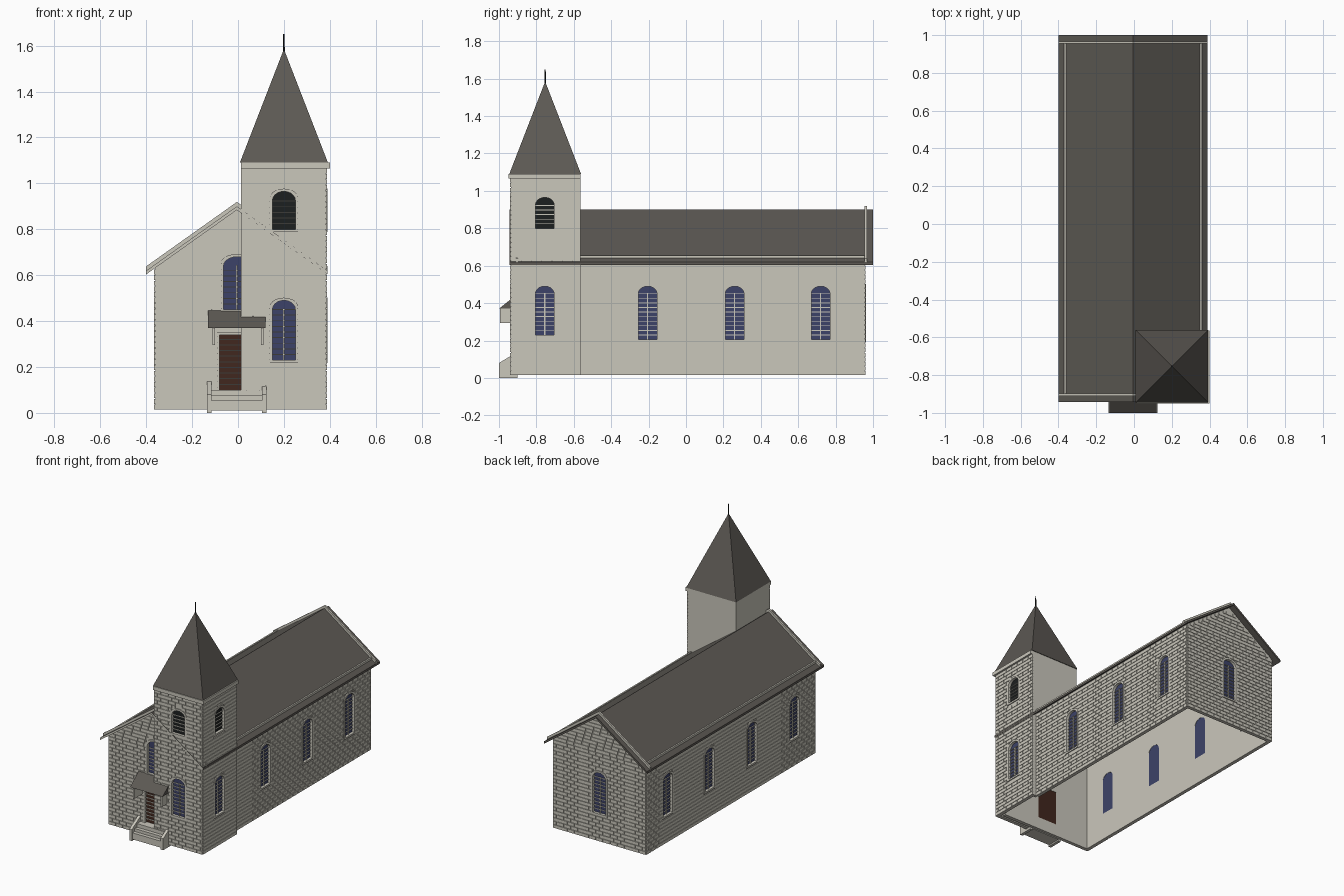
import bpy, bmesh, math
from mathutils import Matrix, Vector

if "Cube" in bpy.data.objects:
    bpy.data.objects.remove(bpy.data.objects["Cube"], do_unlink=True)


def material(name, rgb):
    m = bpy.data.materials.new(name)
    m.use_nodes = True
    m.diffuse_color = (*rgb, 1)
    m.node_tree.nodes["Principled BSDF"].inputs["Base Color"].default_value = (*rgb, 1)
    return m


CREAM = material("cream_wall", (0.59, 0.57, 0.5))
ROOF = material("dark_roof", (0.109, 0.1, 0.088))
GLASS = material("blue_glass", (0.046, 0.055, 0.14))
BLACK = material("black", (0.012, 0.014, 0.014))
BROWN = material("brown_door", (0.052, 0.02, 0.013))

RELIEF, THICK, ROW, BRICK, GAP = 0.005, 0.02, 0.0245, 0.055, 0.003
SLOPE, MID, RIDGE, BASE = 0.71, -0.005, 0.9, 0.015


def place(side, distance):
    """Frame of a vertical plane: u along it, v up, w outward."""
    u = {"front": (1, 0, 0), "right": (0, 1, 0), "back": (-1, 0, 0), "left": (0, -1, 0)}[side]
    u, v = Vector(u), Vector((0, 0, 1))
    n = u.cross(v)
    m = Matrix((u, v, n)).transposed().to_4x4()
    m.translation = n * distance
    return m


def add(name, bm, mat):
    mesh = bpy.data.meshes.new(name)
    bm.to_mesh(mesh)
    bm.free()
    mesh.materials.append(mat)
    obj = bpy.data.objects.new(name, mesh)
    bpy.context.collection.objects.link(obj)
    return obj


def slab(name, frame, loops, top, thick, mat):
    """Fill outlines (inner ones become holes) and extrude them below w = top."""
    curve = bpy.data.curves.new(name, "CURVE")
    curve.dimensions, curve.fill_mode, curve.extrude = "2D", "BOTH", thick / 2
    for loop in loops:
        s = curve.splines.new("POLY")
        s.points.add(len(loop) - 1)
        for p, (u, v) in zip(s.points, loop):
            p.co = (u, v, 0, 1)
        s.use_cyclic_u = True
    tmp = bpy.data.objects.new(name, curve)
    bpy.context.collection.objects.link(tmp)
    dg = bpy.context.evaluated_depsgraph_get()
    mesh = bpy.data.meshes.new_from_object(tmp.evaluated_get(dg))
    bpy.data.objects.remove(tmp)
    bpy.data.curves.remove(curve)
    bm = bmesh.new()
    bm.from_mesh(mesh)
    bpy.data.meshes.remove(mesh)
    bmesh.ops.remove_doubles(bm, verts=bm.verts, dist=1e-5)
    bm.transform(frame @ Matrix.Translation((0, 0, top - thick / 2)))
    bmesh.ops.recalc_face_normals(bm, faces=bm.faces)
    for f in bm.faces:
        f.smooth = False
    return add(name, bm, mat)


def rect(u0, u1, v0, v1):
    return [(u0, v0), (u1, v0), (u1, v1), (u0, v1)]


def cube(bm, lo, hi):
    lo, hi = Vector(lo), Vector(hi)
    bmesh.ops.create_cube(bm, size=1, matrix=Matrix.Translation((lo + hi) / 2) @ Matrix.Diagonal((*(hi - lo), 1)))


def box(name, lo, hi, mat):
    bm = bmesh.new()
    cube(bm, lo, hi)
    return add(name, bm, mat)


def arch(o, grow=0):
    """Outline of an opening; doors have a flat top."""
    u, v0, v1, h, kind = o
    h, v0, v1 = h + grow, v0 - grow, v1 + grow
    if kind == "door":
        return rect(u - h, u + h, v0, v1)
    rise = 0.04
    arc = [(u + h * math.cos(a), v1 - rise + rise * math.sin(a)) for a in (i * math.pi / 10 for i in range(11))]
    return [(u - h, v0), (u + h, v0)] + arc


def fill_opening(name, frame, o):
    """Surround, pane and bars of one window, louvre or door."""
    u, v0, v1, h, kind = o
    mat = {"door": BROWN, "window": GLASS, "louvre": BLACK}[kind]
    slab(name + "_surround", frame, [arch(o, 0.012), arch(o)], RELIEF + 0.002, 0.012, CREAM)
    slab(name + "_pane", frame, [arch(o, 0.001)], -0.012, 0.006, mat)
    stop = v1 - (0.01 if kind == "door" else 0.035)
    count = int((stop - v0) / ROW)
    bars = [rect(u - h, u + h, v0 + i * ROW - 0.002, v0 + i * ROW + 0.002) for i in range(1, count + 1)]
    slab(name + "_bars", frame, bars, -0.005, 0.006, CREAM)
    if kind == "window":
        slab(name + "_mullion", frame, [rect(u - 0.003, u + 0.003, v0, stop)], -0.004, 0.008, CREAM)


def bricks(name, frame, limits, top, openings):
    """Raised bricks in staggered rows, cut back around the openings."""
    bm = bmesh.new()
    for r in range(int((top - BASE) / ROW)):
        v0 = BASE + r * ROW
        v1 = v0 + ROW - GAP
        lo, hi = limits(v1)
        spans = [(lo, hi)]
        for u, a, b, h, kind in openings:
            if v1 > a - 0.01 and v0 < b + 0.01:
                k = 1 if kind == "door" else math.sqrt(max(0.1, 1 - max(0, (v0 - b + 0.04) / 0.05) ** 2))
                cut0, cut1 = u - (h + 0.011) * k, u + (h + 0.011) * k
                spans = [p for s, e in spans for p in ((s, min(e, cut0)), (max(s, cut1), e)) if p[1] > p[0]]
        for s, e in spans:
            i = math.floor((s - lo) / BRICK) - 1
            while lo + i * BRICK < e:
                start = lo + (i + 0.5 * (r % 2)) * BRICK
                a, b = max(s, start), min(e, start + BRICK - GAP)
                if b - a > 0.003:
                    cube(bm, (a, v0, -0.001), (b, v1, RELIEF))
                i += 1
    bm.transform(frame)
    add(name, bm, CREAM)


def wall(name, side, distance, outline, openings=(), limits=None, top=0):
    frame = place(side, distance)
    slab(name, frame, [outline] + [arch(o) for o in openings], 0, THICK, CREAM)
    for i, o in enumerate(openings):
        fill_opening(f"{name}_{o[4]}_{i + 1}", frame, o)
    if limits:
        bricks(name + "_bricks", frame, limits, top, openings)


# Nave walls
def gable(c):
    return [(c - 0.355, BASE), (c + 0.355, BASE), (c + 0.355, 0.632), (c, 0.884), (c - 0.355, 0.632)]


def gable_limits(c):
    def limits(v):
        half = min(0.355, (0.884 - v) / SLOPE)
        return c - half, c + half
    return limits


W = "window"
side_y = [-0.205, 0.26, 0.72]
wall("nave_front", "front", 0.9, gable(MID),
     [(MID, 0.45, 0.68, 0.058, W), (MID, 0.1, 0.34, 0.075, "door")], gable_limits(MID), 0.87)
wall("nave_back", "back", 0.955, gable(-MID), [(-MID, 0.205, 0.49, 0.05, W)], gable_limits(-MID), 0.87)
wall("nave_right", "right", 0.35, rect(-0.565, 0.955, BASE, 0.63),
     [(y, 0.205, 0.49, 0.05, W) for y in side_y], lambda v: (-0.565, 0.955), 0.63)
wall("nave_left", "left", 0.36, rect(-0.955, 0.9, BASE, 0.63),
     [(-y, 0.205, 0.49, 0.05, W) for y in [-0.67] + side_y], lambda v: (-0.955, 0.9), 0.63)

# Tower walls: brick on the two outer sides, plain above the roof
X0, X1, Y0, Y1, TOP = 0.012, 0.382, -0.935, -0.565, 1.09
tower_holes = lambda c: [(c, 0.23, 0.49, 0.05, W), (c, 0.8, 0.965, 0.05, "louvre")]
wall("tower_front", "front", -Y0, rect(X0, X1, BASE, TOP), tower_holes(0.2), lambda v: (X0, X1), TOP)
wall("tower_right", "right", X1, rect(Y0, Y1, BASE, TOP), tower_holes(-0.755), lambda v: (Y0, Y1), TOP)
wall("tower_left", "left", -X0, [(0.9, BASE), (-Y0, BASE), (-Y0, TOP), (-Y1, TOP), (-Y1, 0.84), (0.9, 0.84)])
wall("tower_back", "back", Y1, [(-X1, BASE), (-0.345, BASE), (-0.345, 0.6), (-X0, 0.84), (-X0, TOP), (-X1, TOP)])
box("tower_trim_front", (X0, -0.95, 1.065), (0.4, Y0, TOP), CREAM)
box("tower_trim_right", (X1, -0.95, 1.065), (0.4, Y1, TOP), CREAM)

# Spire and finial
bm = bmesh.new()
bmesh.ops.create_cone(bm, cap_ends=True, segments=4, radius1=0.192 * math.sqrt(2), radius2=0, depth=0.495,
                      matrix=Matrix.Translation((0.2, -0.753, 1.3375)) @ Matrix.Rotation(math.pi / 4, 4, "Z"))
add("spire", bm, ROOF)
bm = bmesh.new()
bmesh.ops.create_cone(bm, cap_ends=True, segments=8, radius1=0.004, radius2=0.003, depth=0.08,
                      matrix=Matrix.Translation((0.2, -0.753, 1.61)))
add("finial", bm, BLACK)


# Nave roof with pale verge and eave strips
def chevron(low, high):
    z = RIDGE - 0.395 * SLOPE
    l, r = MID - 0.395, MID + 0.395
    return [(l, z + low), (MID, RIDGE + low), (r, z + low), (r, z + high), (MID, RIDGE + high), (l, z + high)]


roof = slab("nave_roof", place("front", 0), [chevron(-0.016, 0)], 0.943, 1.943, ROOF)
roof.data.materials.append(CREAM)
for f in roof.data.polygons:
    f.material_index = int(f.normal.y < -0.9)
for label, w in (("front", 0.91), ("back", -0.955)):
    slab("verge_strip_" + label, place("front", 0), [chevron(-0.002, 0.019)], w, 0.012, CREAM)
for label, x, y in (("left", -0.365, -0.905), ("right", 0.355, Y1)):
    box("eave_strip_" + label, (x - 0.005, y, 0.63), (x + 0.005, 0.96, 0.655), CREAM)

# Porch canopy, brackets and steps
slab("porch_roof", place("right", 0), [[(-1, 0.37), (-0.9, 0.37), (-0.9, 0.45)]], 0.12, 0.25, ROOF)
for label, x in (("left", 0.106), ("right", -0.106)):
    slab("porch_bracket_" + label, place("right", 0), [rect(-0.995, -0.9, 0.295, 0.37)], x + 0.006, 0.012, CREAM)
for label, x in (("left", 0.115), ("right", -0.125)):
    slab("step_cheek_" + label, place("right", 0),
         [[(-1, 0), (-0.9, 0), (-0.9, 0.14), (-1, 0.08)]], x + 0.01, 0.02, CREAM)
for i, (y, z) in enumerate([(-0.995, 0.055), (-0.97, 0.075), (-0.945, 0.1)]):
    box(f"step_{i + 1}", (-0.116, y, 0.01), (0.106, -0.9, z), CREAM)
